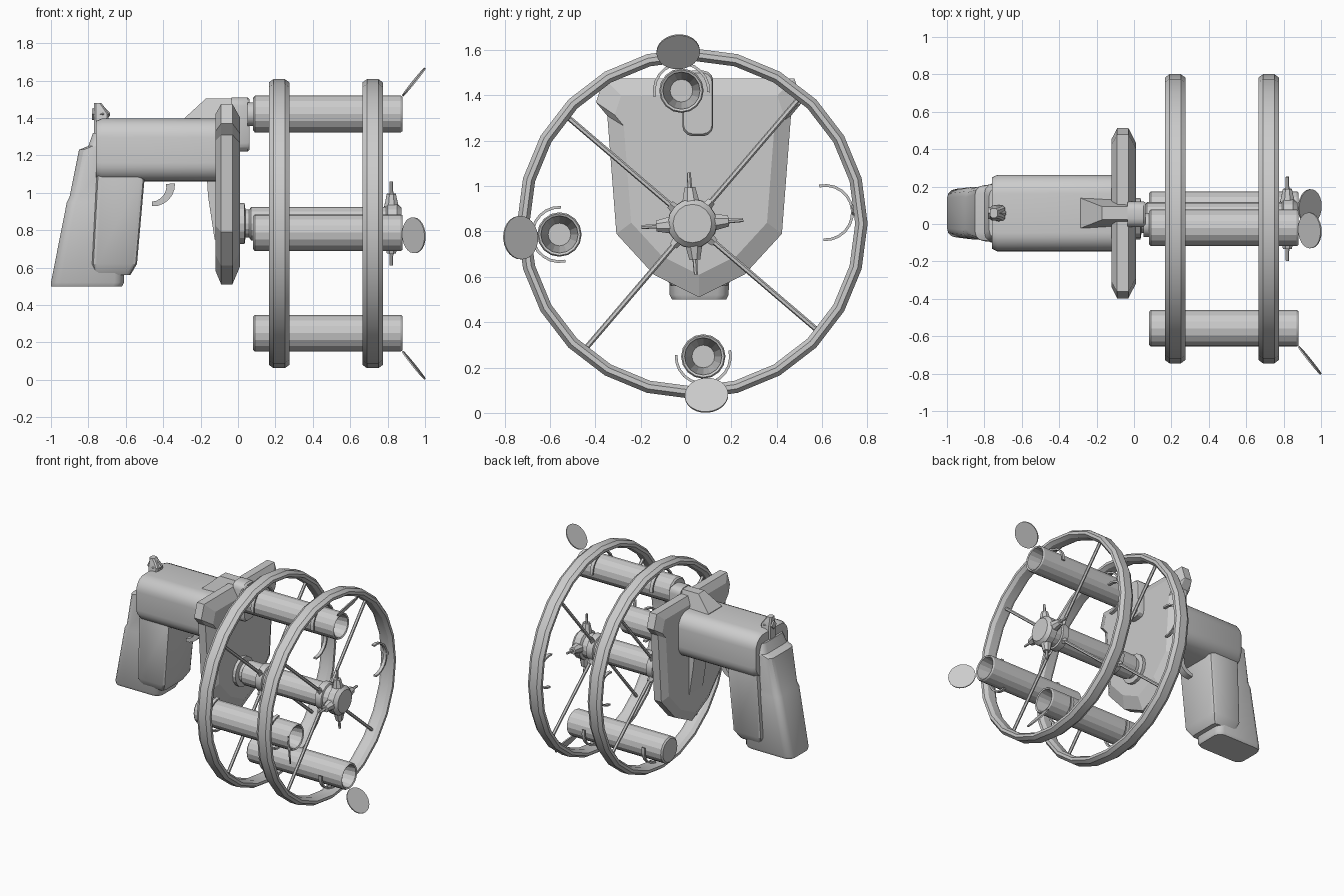
import bpy, bmesh, math
from mathutils import Vector

if "Cube" in bpy.data.objects:
    bpy.data.objects.remove(bpy.data.objects["Cube"])

mat = bpy.data.materials.new("plain_grey")
mat.diffuse_color = (0.6, 0.6, 0.6, 1)
mat.use_nodes = True
mat.node_tree.nodes["Principled BSDF"].inputs["Base Color"].default_value = mat.diffuse_color
CY, CZ = 0.028, 0.835      # wheel axis
PY = 0.058                 # middle of the pistol body


def finish(name, bm, smooth=30):
    bmesh.ops.remove_doubles(bm, verts=bm.verts, dist=1e-5)
    bmesh.ops.recalc_face_normals(bm, faces=bm.faces)
    me = bpy.data.meshes.new(name)
    bm.to_mesh(me)
    bm.free()
    me.materials.append(mat)
    ob = bpy.data.objects.new(name, me)
    bpy.context.collection.objects.link(ob)
    if smooth:
        bpy.ops.object.select_all(action='DESELECT')
        ob.select_set(True)
        bpy.context.view_layer.objects.active = ob
        bpy.ops.object.shade_smooth_by_angle(angle=math.radians(smooth))
    return ob


def skin(bm, sections, closed=False):
    """Join equal-length point rings; cap the ends unless closed."""
    rings = [[bm.verts.new(p) for p in s] for s in sections]
    n = len(rings[0])
    pairs = list(zip(rings, rings[1:])) + ([(rings[-1], rings[0])] if closed else [])
    for a, b in pairs:
        for i in range(n):
            bm.faces.new((a[i], a[(i + 1) % n], b[(i + 1) % n], b[i]))
    if not closed:
        bm.faces.new(rings[0])
        bm.faces.new(rings[-1])


def loft(name, sections, closed=False, smooth=30):
    bm = bmesh.new()
    skin(bm, sections, closed)
    return finish(name, bm, smooth)


def lathe(name, profile, y, z, n, closed=False, smooth=30, turn=0.0):
    """Revolve (x, radius) pairs about an axis along x."""
    ang = [turn + 2 * math.pi * i / n for i in range(n)]
    return loft(name, [[(x, y + r * math.cos(a), z + r * math.sin(a)) for a in ang]
                       for x, r in profile], closed, smooth)


def round_rect(hu, hv, r, steps=4):
    pts = []
    for k, (su, sv) in enumerate(((1, 1), (-1, 1), (-1, -1), (1, -1))):
        for i in range(steps + 1):
            a = math.pi / 2 * (k + i / steps)
            pts.append((su * (hu - r) + r * math.cos(a), sv * (hv - r) + r * math.sin(a)))
    return pts


def stack(name, levels, r, steps=3):
    """Rounded horizontal slices: z, x0, x1, half width."""
    return loft(name, [[((x0 + x1) / 2 + u, PY + v, z)
                        for u, v in round_rect((x1 - x0) / 2, h, r, steps)]
                       for z, x0, x1, h in levels])


def rod(bm, a, b, r0, r1, n=6):
    a, b = Vector(a), Vector(b)
    d = (b - a).normalized()
    u = d.orthogonal().normalized()
    v = d.cross(u)
    ring = lambda c, r: [c + r * (u * math.cos(t) + v * math.sin(t))
                         for t in (2 * math.pi * (i + 0.5) / n for i in range(n))]
    skin(bm, [ring(a, r0), ring(b, r1)])


def polar(x, r, a, y=CY, z=CZ):
    return Vector((x, y + r * math.cos(a), z + r * math.sin(a)))


# Pistol body
loft("pistol_body", [[(x, PY + u, 1.228 + v) for u, v in round_rect(0.205 * s, 0.168 * s, 0.10 * s, 6)]
                     for x, s in ((-0.76, 0.93), (-0.73, 1), (-0.11, 1))])

# Grip: raked rear part and straight front panel
stack("rear_grip", [(0.50, -1.0, -0.62, 0.12), (0.52, -1.0, -0.61, 0.13), (0.95, -0.915, -0.6, 0.14),
                    (0.98, -0.90, -0.6, 0.135), (1.23, -0.85, -0.6, 0.15), (1.25, -0.80, -0.6, 0.155),
                    (1.32, -0.775, -0.6, 0.14)], 0.05)
stack("front_grip", [(0.56, -0.765, -0.575, 0.125), (0.62, -0.78, -0.54, 0.16),
                     (1.07, -0.757, -0.50, 0.17), (1.13, -0.755, -0.56, 0.17)], 0.025, 2)

# Hammer
loft("hammer", [[(x + u, PY + v, z) for u, v in round_rect(w, h, 0.01, 1)]
                for z, x, w, h in ((1.30, -0.735, 0.035, 0.04), (1.42, -0.73, 0.04, 0.04),
                                   (1.45, -0.74, 0.03, 0.03), (1.48, -0.75, 0.02, 0.025))])
loft("hammer_spur", [[(x, PY + v, 1.42 + u) for u, v in ((h, 0), (0, h), (-h, 0), (0, -h))]
                     for x, h in ((-0.78, 0.03), (-0.72, 0.045), (-0.685, 0.008))], smooth=0)

# Curved trigger
trig = []
for i in range(7):
    a = math.radians(-90 + 95 * i / 6)
    c, s = math.cos(a), math.sin(a)
    t = 0.012 + 0.012 * i / 6
    trig.append([(-0.46 + (0.10 + du) * c, PY + dv, 1.04 + (0.10 + du) * s)
                 for du, dv in ((t, -0.025), (t, 0.025), (-t, 0.025), (-t, -0.025))])
loft("trigger", trig)

# Shield plate with bevelled rims
half = [(0.42, 1.475), (0.455, 1.37), (0.405, 1.31), (0.365, 0.79), (0.20, 0.61)]
outline = half + [(0, 0.51)] + [(-u, z) for u, z in reversed(half)]
loft("shield_plate", [[(x, PY + u * s, 1.06 + (z - 1.06) * s) for u, z in outline]
                      for x, s in ((-0.12, 0.87), (-0.09, 1), (-0.03, 1), (0.012, 0.82))], smooth=0)
loft("shield_back_boss", [[(x, PY + s * h, z) for x, z in
                           ((-0.10, 1.08), (-0.165, 1.06), (-0.16, 0.98), (-0.125, 0.75), (-0.10, 0.75))]
                          for s, h in ((-1, 0.08), (1, 0.08))])

# Sloped sight block on the body and the feed arm on the plate
loft("sight_block", [[(-0.285, PY + s * 0.08, 1.38), (-0.285, PY + s * 0.08, 1.40),
                      (-0.17, PY + s * 0.035, 1.505), (-0.02, PY + s * 0.035, 1.505),
                      (-0.02, PY + s * 0.07, 1.38)] for s in (-1, 1)], smooth=0)
loft("feed_arm", [[(x, 0.052 + u * s, 1.365 + v * s) for u, v in round_rect(0.068, 0.145, 0.045, 3)]
                  for x, s in ((-0.035, 1), (0.05, 1), (0.062, 0.93))])
lathe("feed_nozzle", [(0.05, 0.065), (0.10, 0.065)], -0.005, 1.42, 14)

# Central axle, its flange, collars and end cap
lathe("axle", [(0.0, 0.11), (0.035, 0.11), (0.04, 0.075), (0.06, 0.075), (0.07, 0.09),
               (0.79, 0.09), (0.80, 0.108), (0.85, 0.108), (0.875, 0.085)], CY, CZ, 16, smooth=20)
bm = bmesh.new()
for k in range(4):
    a = math.radians(94 + 90 * k)
    rod(bm, polar(0.82, 0.09, a), polar(0.82, 0.16, a), 0.042, 0.026, 8)
    rod(bm, polar(0.82, 0.15, a), polar(0.82, 0.225, a), 0.011, 0.009)
finish("axle_spikes", bm)

# Two carrier wheels, each with collar, spokes and clips
rim = [(-0.055, 0.735), (-0.055, 0.755), (-0.03, 0.773), (0.03, 0.773),
       (0.055, 0.755), (0.055, 0.735), (0.03, 0.718), (-0.03, 0.718)]
slots = [math.radians(4.7 + 90 * k) for k in range(4)]
SR = 0.588                 # distance of the tubes from the axle
for label, wx in (("rear", 0.22), ("front", 0.72)):
    lathe(label + "_wheel_rim", [(wx + x, r) for x, r in rim], CY, CZ, 24, closed=True, smooth=20)
    lathe(label + "_collar", [(wx - 0.03, 0.092), (wx - 0.025, 0.102), (wx + 0.025, 0.102),
                              (wx + 0.03, 0.092)], CY, CZ, 16)
    bm = bmesh.new()
    for k in range(4):
        a = math.radians(49.5 + 90 * k)
        rod(bm, polar(wx, 0.08, a), polar(wx, 0.725, a), 0.012, 0.012)
        rod(bm, polar(wx, 0.08, a), polar(wx, 0.13, a), 0.026, 0.018, 4)
    finish(label + "_spokes", bm)
    bm = bmesh.new()
    for a in slots:
        c = polar(wx, SR, a)
        arc = []
        for i in range(13):
            t = a + math.radians(-98 + 196 * i / 12)
            arc.append([polar(wx + dx, 0.12 + dr, t, c.y, c.z) for dx, dr in
                        ((-0.012, -0.006), (0.012, -0.006), (0.012, 0.006), (-0.012, 0.006))])
        skin(bm, arc)
        rod(bm, polar(wx, SR + 0.118, a), polar(wx, 0.73, a), 0.025, 0.025, 8)
    finish(label + "_clips", bm)

# Three open tubes with flipped-out round lids
for label, a in zip(("top", "side", "bottom"), slots[1:]):
    c = polar(0, SR, a)
    lathe(label + "_tube", [(0.08, 0.087), (0.09, 0.098), (0.87, 0.098), (0.88, 0.092), (0.875, 0.082),
                            (0.60, 0.05)], c.y, c.z, 16, smooth=20)
    mid = polar(0.94, 0.172, a, c.y, c.z)
    along = (polar(0.06, 0.074, a, 0, 0)).normalized()
    across = Vector((0, -math.sin(a), math.cos(a)))
    nrm = along.cross(across)
    ring = [(along * math.cos(t) + across * math.sin(t)) * 0.096
            for t in (2 * math.pi * i / 24 for i in range(24))]
    loft(label + "_lid", [[mid + p + nrm * d for p in ring] for d in (-0.004, 0.004)])
